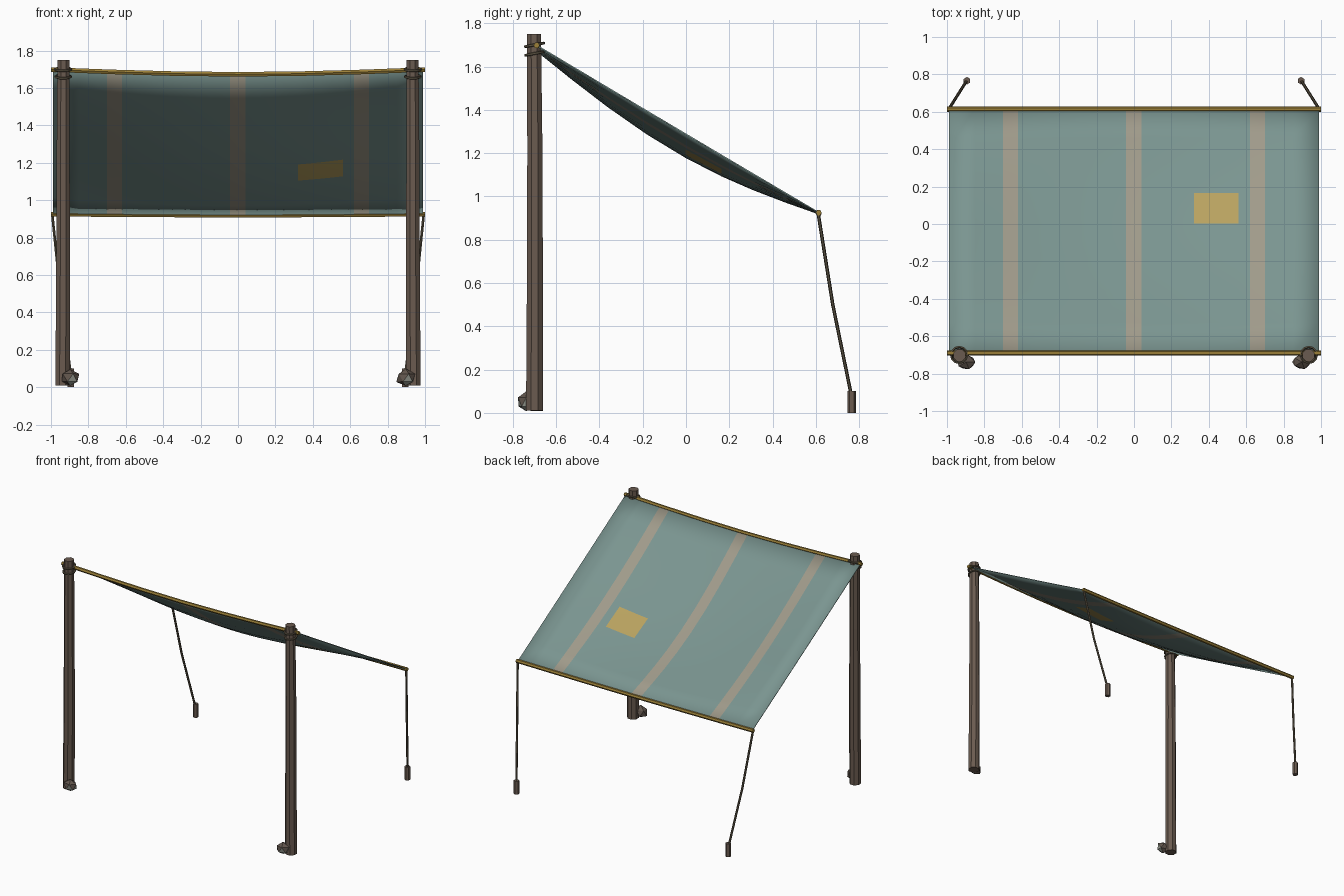
import bpy, bmesh, math, random
from mathutils import Vector

if "Cube" in bpy.data.objects:
    bpy.data.objects.remove(bpy.data.objects["Cube"])

random.seed(4)


def mat(name, rgb):
    m = bpy.data.materials.new(name)
    m.diffuse_color = (*rgb, 1)
    m.use_nodes = True
    m.node_tree.nodes["Principled BSDF"].inputs["Base Color"].default_value = m.diffuse_color
    return m


WOOD = mat("brown wood", (0.145, 0.105, 0.080))
TEAL = mat("faded teal cloth", (0.195, 0.300, 0.280))
TAN = mat("tan stripe", (0.350, 0.325, 0.255))
PATCH = mat("ochre patch", (0.480, 0.360, 0.115))
GOLD = mat("gold hem", (0.330, 0.215, 0.040))
ROPE = mat("dark rope", (0.110, 0.090, 0.058))
ROCK = mat("brown stone", (0.120, 0.092, 0.074))
SAGE = mat("pale stone", (0.330, 0.350, 0.300))


def finish(name, bm, *mats):
    bmesh.ops.recalc_face_normals(bm, faces=bm.faces)
    me = bpy.data.meshes.new(name)
    bm.to_mesh(me)
    bm.free()
    for m in mats:
        me.materials.append(m)
    ob = bpy.data.objects.new(name, me)
    bpy.context.collection.objects.link(ob)
    return ob


def tube(name, pts, radii, sides, material, closed=False):
    """Faceted tube along a list of points."""
    bm = bmesh.new()
    pts = [Vector(p) for p in pts]
    n = len(pts)
    rings = []
    for i, p in enumerate(pts):
        if closed:
            d = pts[(i + 1) % n] - pts[i - 1]
        else:
            d = pts[min(i + 1, n - 1)] - pts[max(i - 1, 0)]
        d.normalize()
        ref = Vector((0, 1, 0)) if abs(d.y) < 0.8 and not closed else Vector((0, 0, 1))
        u = d.cross(ref).normalized()
        v = d.cross(u)
        r = radii[i] if isinstance(radii, list) else radii
        angs = [2 * math.pi * (k + 0.5) / sides for k in range(sides)]
        rings.append([bm.verts.new(p + (u * math.cos(a) + v * math.sin(a)) * r) for a in angs])
    for i in range(n if closed else n - 1):
        a, b = rings[i], rings[(i + 1) % n]
        for k in range(sides):
            j = (k + 1) % sides
            bm.faces.new((a[k], a[j], b[j], b[k]))
    if not closed:
        bm.faces.new(rings[0])
        bm.faces.new(rings[-1])
    return finish(name, bm, material)


# Canopy surface: sloping sheet, sagging hems and a belly in the middle
Y0, Y1, Z0, Z1 = -0.69, 0.613, 1.698, 0.925


def cloth_z(x, y):
    t = (y - Y0) / (Y1 - Y0)
    c = math.cos(math.pi / 2 * min(1, abs(x)))
    return Z0 + (Z1 - Z0) * t - c * (0.025 * (1 - t) + 0.005 * t) - 0.095 * c * math.sin(math.pi * t)


# Cloth with stripes and patch as cut faces
xs = [-0.99, -0.85, -0.70, -0.62, -0.5, -0.35, -0.2, -0.042, 0.04, 0.18, 0.32, 0.44,
      0.56, 0.62, 0.70, 0.85, 0.99]
ys = [Y0, -0.53, -0.36, -0.18, 0.0, 0.165, 0.31, 0.46, Y1]
bm = bmesh.new()
grid = [[bm.verts.new((x, y, cloth_z(x, y))) for x in xs] for y in ys]
for j in range(len(ys) - 1):
    for i in range(len(xs) - 1):
        f = bm.faces.new((grid[j][i], grid[j][i + 1], grid[j + 1][i + 1], grid[j + 1][i]))
        f.smooth = True
        c = f.calc_center_median()
        if any(abs(c.x - s) < 0.03 for s in (-0.66, 0, 0.66)):
            f.material_index = 1
        elif 0.32 < c.x < 0.56 and 0 < c.y < 0.165:
            f.material_index = 2
cloth = finish("canopy_cloth", bm, TEAL, TAN, PATCH)
if cloth.data.polygons[0].normal.z < 0:
    cloth.data.flip_normals()
sol = cloth.modifiers.new("thickness", "SOLIDIFY")
sol.thickness = 0.006
sol.offset = 0

# Rolled hems on front and back edges
hem_x = [-1, -0.67, -0.33, 0, 0.33, 0.67, 1]
for name, y in (("front_hem", Y0), ("back_hem", Y1)):
    tube(name, [(x, y, cloth_z(x, y)) for x in hem_x], 0.014, 6, GOLD)

for side, s in (("left", -1), ("right", 1)):
    # Tapered pole with a very slight lean
    px = s * 0.935
    tube(side + "_pole",
         [(px + s * 0.003, -0.700, 0.01), (px, -0.698, 0.6), (px, -0.698, 1.2), (px - s * 0.002, -0.702, 1.75)],
         [0.042, 0.040, 0.038, 0.035], 8, WOOD)

    # Rope lashings around the pole top
    for k, (z, r) in enumerate(((1.70, 0.043), (1.66, 0.041))):
        ring = [(px + r * math.cos(a), -0.70 + r * math.sin(a), z + 0.008 * math.sin(a))
                for a in [2 * math.pi * i / 12 for i in range(12)]]
        tube(f"{side}_lashing_{k}", ring, 0.007, 5, ROPE, closed=True)

    # Guy rope and ground stake
    tube(side + "_guy_rope",
         [(s * 0.993, 0.61, 0.925), (s * 0.95, 0.678, 0.50), (s * 0.897, 0.762, 0.09)],
         0.008, 6, ROPE)
    tube(side + "_stake", [(s * 0.893, 0.766, 0.0), (s * 0.893, 0.766, 0.1)], 0.020, 6, WOOD)

    # Stone wedged at the pole foot
    bm = bmesh.new()
    bmesh.ops.create_icosphere(bm, subdivisions=1, radius=1)
    for v in bm.verts:
        v.co *= random.uniform(0.9, 1.05)
        v.co = Vector((s * 0.897 + v.co.x * 0.055, -0.738 + v.co.y * 0.043, 0.05 + v.co.z * 0.048))
        v.co.z = max(v.co.z, 0.008)
    bm.normal_update()
    for f in bm.faces:
        c = f.calc_center_median()
        if f.normal.z < -0.1 and f.normal.y < 0.2 and c.x > s * 0.897 - 0.02:
            f.material_index = 1
    finish(side + "_stone", bm, ROCK, SAGE)
